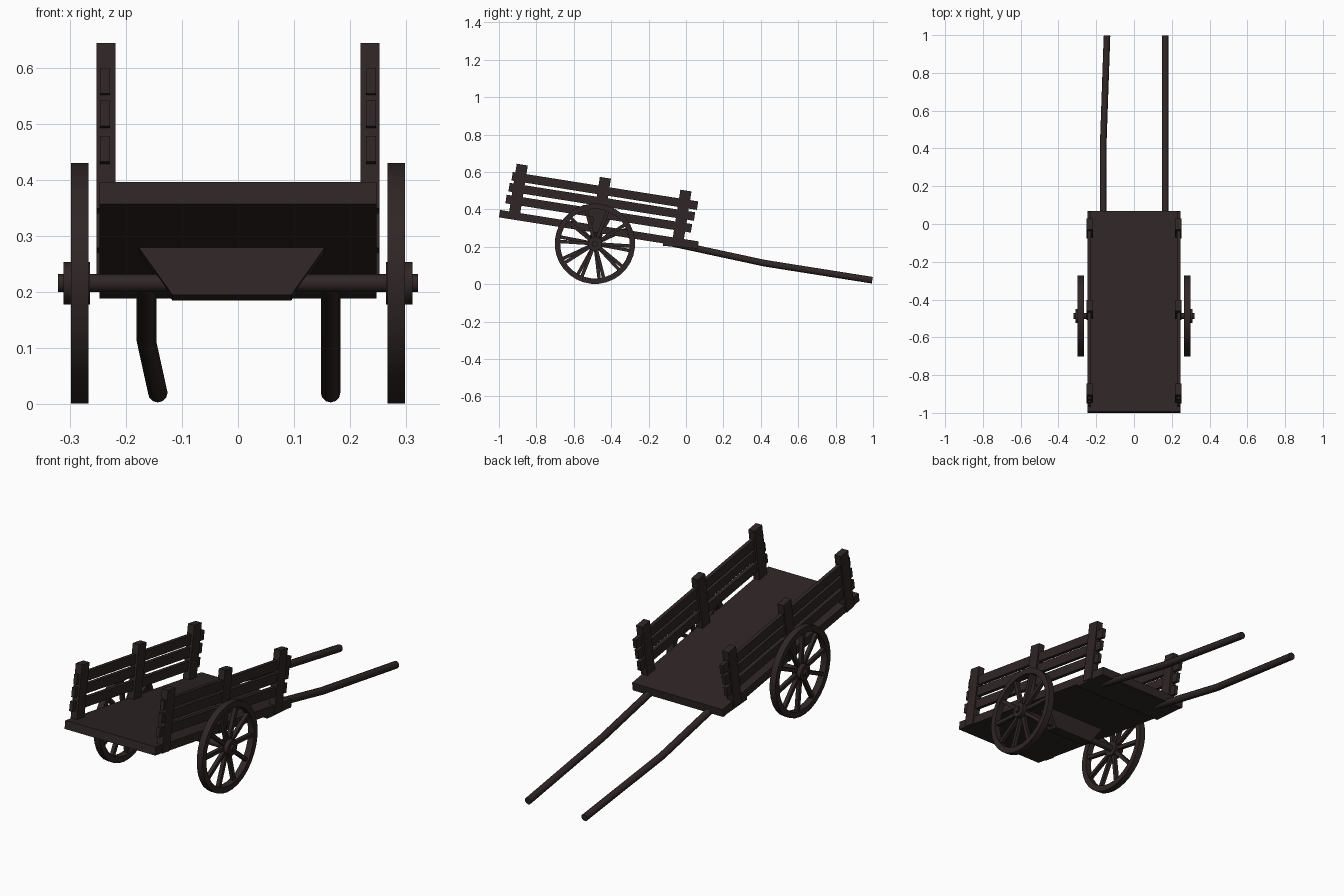
import bpy, bmesh, math
from mathutils import Matrix, Vector

if "Cube" in bpy.data.objects:
    bpy.data.objects.remove(bpy.data.objects["Cube"])

wood = bpy.data.materials.new("dark brown wood")
wood.diffuse_color = (0.029, 0.019, 0.019, 1)
wood.use_nodes = True
wood.node_tree.nodes["Principled BSDF"].inputs["Base Color"].default_value = wood.diffuse_color

# Sloped frame of the cart body: origin at the lower rear edge of the bed
BODY = Matrix.Translation((0, -1.0, 0.357)) @ Matrix.Rotation(math.radians(-9), 4, 'X')


def finish(name, bm, smooth=False):
    bmesh.ops.recalc_face_normals(bm, faces=bm.faces)
    me = bpy.data.meshes.new(name)
    bm.to_mesh(me)
    bm.free()
    me.materials.append(wood)
    ob = bpy.data.objects.new(name, me)
    bpy.context.collection.objects.link(ob)
    if smooth:
        bpy.ops.object.select_all(action='DESELECT')
        bpy.context.view_layer.objects.active = ob
        ob.select_set(True)
        bpy.ops.object.shade_smooth_by_angle(angle=math.radians(35))
    return ob


def add_box(bm, lo, hi, m=Matrix()):
    lo, hi = Vector(lo), Vector(hi)
    mat = m @ Matrix.Translation((lo + hi) / 2) @ Matrix.Diagonal((*(hi - lo), 1))
    bmesh.ops.create_cube(bm, size=1, matrix=mat)


def box(name, lo, hi, m=BODY):
    bm = bmesh.new()
    add_box(bm, lo, hi, m)
    return finish(name, bm)


def add_rod(bm, x0, x1, r, centre, n=16):
    m = Matrix.Translation(((x0 + x1) / 2, *centre)) @ Matrix.Rotation(math.pi / 2, 4, 'Y')
    bmesh.ops.create_cone(bm, cap_ends=True, segments=n, radius1=r, radius2=r,
                          depth=abs(x1 - x0), matrix=m)


# Bed and the thicker board under its low end
box("bed", (-0.247, 0, 0), (0.247, 1.075, 0.04))
box("shaft_board", (-0.247, -0.092, -0.018), (0.247, 0.092, 0.018),
    Matrix.Translation((0, -0.03, 0.216)) @ Matrix.Rotation(math.radians(-4), 4, 'X'))

# Side fences: three posts and three slats on each side
for side, s in (("left", -1), ("right", 1)):
    for i, u in enumerate((0.079, 0.529, 0.965)):
        box(f"{side}_post_{i + 1}", (s * 0.235 - 0.017, u - 0.03, 0),
            (s * 0.235 + 0.017, u + 0.03, 0.298))
    for i, (v, u) in enumerate(((0.103, 0.022), (0.168, 0.028), (0.228, 0.035))):
        box(f"{side}_slat_{i + 1}", (s * 0.237 - 0.009, u, v - 0.023),
            (s * 0.237 + 0.009, u + 1.004, v + 0.023))

# Tapered bolster between bed and axle
bm = bmesh.new()
profile = [(-0.178, 0.002), (0.156, 0.002), (0.095, -0.085), (-0.117, -0.085)]
f = bm.faces.new([bm.verts.new(BODY @ Vector((x, 0.497, v))) for x, v in profile])
ext = bmesh.ops.extrude_face_region(bm, geom=[f])["geom"]
bmesh.ops.translate(bm, vec=BODY.to_3x3() @ Vector((0, 0.064, 0)),
                    verts=[g for g in ext if isinstance(g, bmesh.types.BMVert)])
finish("bolster", bm)

# Axle
AX = (-0.487, 0.216)
bm = bmesh.new()
add_rod(bm, -0.321, 0.321, 0.016, AX)
finish("axle", bm, True)


# Wheels: ring rim, ten spokes and a hub
def wheel(side, s, turn):
    cx, n = s * 0.282, 32
    bm = bmesh.new()
    prof = [(0.016, 0.215), (-0.016, 0.215), (-0.016, 0.186), (0.016, 0.186)]
    rings = []
    for k in range(n):
        a = 2 * math.pi * (k + 0.5) / n
        rings.append([bm.verts.new((cx + dx, AX[0] + r * math.cos(a), AX[1] + r * math.sin(a)))
                      for dx, r in prof])
    for k in range(n):
        p, q = rings[k], rings[(k + 1) % n]
        for j in range(4):
            bm.faces.new((p[j], q[j], q[(j + 1) % 4], p[(j + 1) % 4]))
    finish(f"{side}_wheel_rim", bm, True)

    bm = bmesh.new()
    for k in range(10):
        m = Matrix.Translation((cx, *AX)) @ Matrix.Rotation(turn + k * math.pi / 5, 4, 'X')
        add_box(bm, (-0.009, -0.009, 0.02), (0.009, 0.009, 0.19), m)
    finish(f"{side}_wheel_spokes", bm)

    bm = bmesh.new()
    add_rod(bm, s * 0.264, s * 0.311, 0.038, AX)
    finish(f"{side}_wheel_hub", bm, True)


wheel("left", -1, 0.12)
wheel("right", 1, 0.25)


# Pull shafts: round poles with a bend, the left one also bowing inwards
def shaft(name, pts, r=0.0175, n=12):
    bm = bmesh.new()
    rings = []
    for p in pts:
        rings.append([bm.verts.new((p[0] + r * math.cos(2 * math.pi * k / n), p[1] + 0.17 * r *
                                    math.sin(2 * math.pi * k / n),
                                    p[2] + r * math.sin(2 * math.pi * k / n))) for k in range(n)])
    for a, b in zip(rings, rings[1:]):
        for k in range(n):
            bm.faces.new((a[k], a[(k + 1) % n], b[(k + 1) % n], b[k]))
    bm.faces.new(rings[0])
    bm.faces.new(rings[-1])
    finish(name, bm, True)


shaft("left_shaft", [(-0.163, -0.11, 0.226), (-0.163, 0.42, 0.112), (-0.143, 0.996, 0.021)])
shaft("right_shaft", [(0.165, -0.11, 0.226), (0.165, 0.42, 0.112), (0.165, 0.996, 0.021)])
